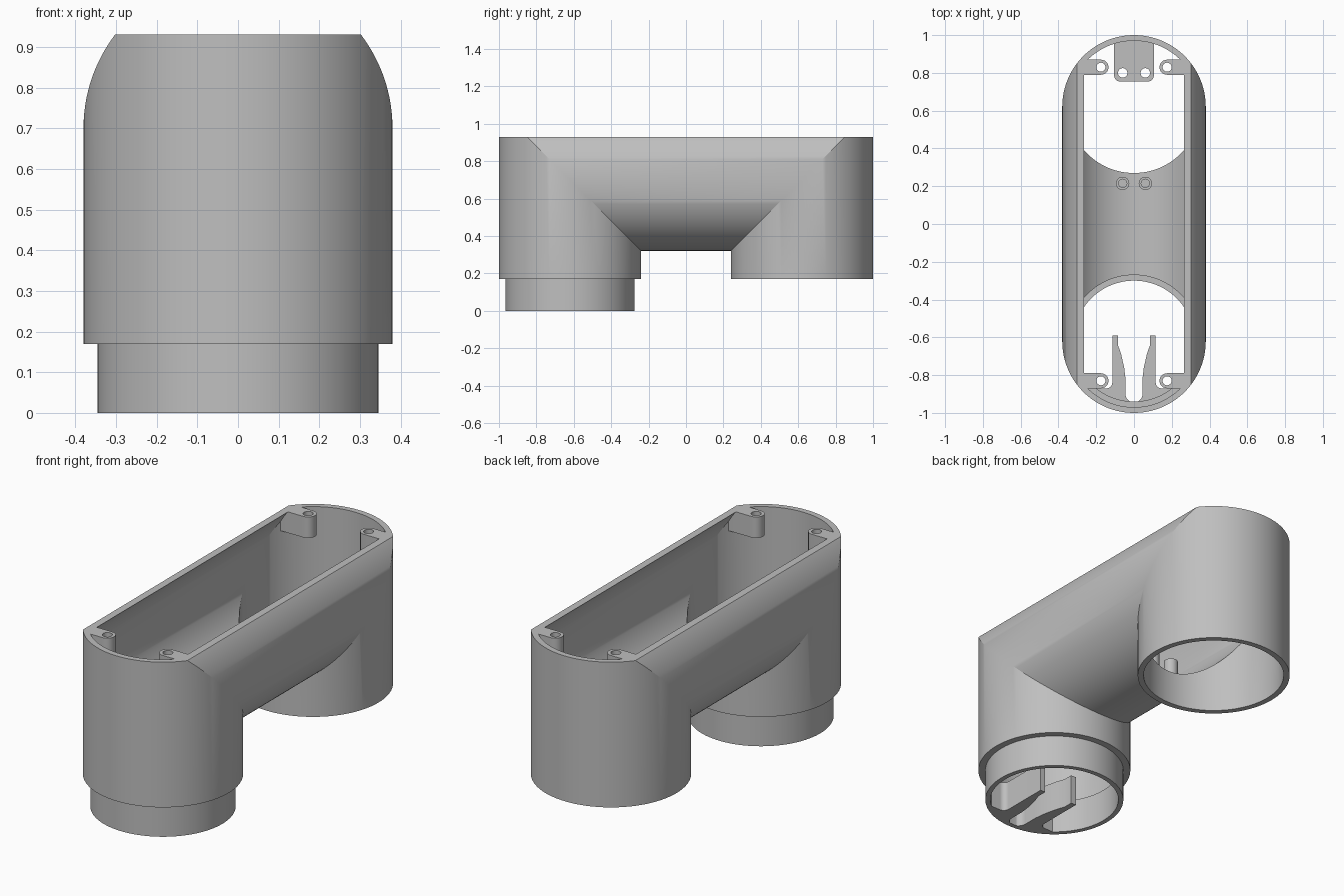
import bpy, bmesh
from math import sin, cos, pi, radians

cube = bpy.data.objects.get("Cube")
if cube:
    bpy.data.objects.remove(cube)

SEG = 128
AXIS_Y, AXIS_Z = 0.62, 0.70     # leg centres and height of the cross tube
TOP, LEG_BOTTOM = 0.93, 0.17
OUTER, INNER = 0.38, 0.35

grey = bpy.data.materials.new("plain grey")
grey.use_nodes = True
colour = (0.52, 0.52, 0.52, 1)
grey.diffuse_color = colour
grey.node_tree.nodes["Principled BSDF"].inputs["Base Color"].default_value = colour


def make(name, bm):
    bmesh.ops.recalc_face_normals(bm, faces=bm.faces)
    mesh = bpy.data.meshes.new(name)
    bm.to_mesh(mesh)
    bm.free()
    mesh.materials.append(grey)
    obj = bpy.data.objects.new(name, mesh)
    bpy.context.collection.objects.link(obj)
    return obj


def activate(obj):
    bpy.ops.object.select_all(action='DESELECT')
    obj.select_set(True)
    bpy.context.view_layer.objects.active = obj


def boolean(obj, tool, operation='DIFFERENCE', keep=False):
    activate(obj)
    mod = obj.modifiers.new("cut", 'BOOLEAN')
    mod.operation, mod.object, mod.solver = operation, tool, 'EXACT'
    bpy.ops.object.modifier_apply(modifier=mod.name)
    if not keep:
        bpy.data.objects.remove(tool)


def arc(cx, cy, r, start, end, n=12):
    angles = [radians(start + (end - start) * i / n) for i in range(n + 1)]
    return [(cx + r * cos(a), cy + r * sin(a)) for a in angles]


def prism(name, outline, z0, z1):
    bm = bmesh.new()
    face = bm.faces.new([bm.verts.new((x, y, z0)) for x, y in outline])
    top = bmesh.ops.extrude_face_region(bm, geom=[face], use_keep_orig=True)
    verts = [v for v in top["geom"] if isinstance(v, bmesh.types.BMVert)]
    bmesh.ops.translate(bm, verts=verts, vec=(0, 0, z1 - z0))
    return make(name, bm)


def drill(obj, x, y, r, z0, z1):
    boolean(obj, prism("drill", arc(x, y, r, 0, 345, 23), z0, z1))


def bent_tube(name, r, bottom):
    """Solid U-shaped round bar with mitred corners."""
    bm = bmesh.new()
    rings = []
    for side, corner in ((-1, False), (-1, True), (1, True), (1, False)):
        ring = []
        for i in range(SEG):
            a = 2 * pi * i / SEG
            s = r * sin(a)
            z = AXIS_Z + s if corner else bottom
            ring.append(bm.verts.new((r * cos(a), side * (AXIS_Y + s), z)))
        rings.append(ring)
    for a, b in zip(rings, rings[1:]):
        for i in range(SEG):
            j = (i + 1) % SEG
            bm.faces.new((a[i], a[j], b[j], b[i]))
    bm.faces.new(rings[0])
    bm.faces.new(rings[-1])
    return make(name, bm)


# Outer body, flattened at the top
body = bent_tube("body_shell", OUTER, LEG_BOTTOM)
bm = bmesh.new()
bm.from_mesh(body.data)
cut = bmesh.ops.bisect_plane(bm, geom=bm.verts[:] + bm.edges[:] + bm.faces[:],
                             plane_co=(0, 0, TOP), plane_no=(0, 0, 1), clear_outer=True)
rim = [e for e in cut["geom_cut"] if isinstance(e, bmesh.types.BMEdge)]
bmesh.ops.contextual_create(bm, geom=rim)
bmesh.ops.recalc_face_normals(bm, faces=bm.faces)
bm.to_mesh(body.data)
bm.free()

# Screw bosses beside the rim, trimmed to the outer body
parts = []
for sx, side in ((1, "left"), (-1, "right")):
    for sy, end in ((1, "back"), (-1, "front")):
        shape = arc(0.175, 0.83, 0.04, 90, 270) + [(0.32, 0.79), (0.32, 0.87)]
        boss = prism(f"screw_boss_{end}_{side}", [(sx * x, sy * y) for x, y in shape], 0.82, 1.0)
        boolean(boss, body, 'INTERSECT', keep=True)
        drill(boss, sx * 0.175, sy * 0.83, 0.024, 0.7, 1.1)
        parts.append(boss)

# Hollow out the body
boolean(body, bent_tube("hollow", INNER, 0.1))
parts.append(body)

# Stepped collar under the front leg
bm = bmesh.new()
profile = [(0.32, 0), (0.345, 0), (0.345, 0.17), (0.354, 0.17), (0.354, 0.175), (0.32, 0.175)]
loops = [[bm.verts.new((r * cos(2 * pi * i / SEG), r * sin(2 * pi * i / SEG) - AXIS_Y, z))
          for i in range(SEG)] for r, z in profile]
for a, b in zip(loops, loops[1:] + loops[:1]):
    for i in range(SEG):
        j = (i + 1) % SEG
        bm.faces.new((a[i], a[j], b[j], b[i]))
parts.append(make("front_collar", bm))

# Forked cable grip inside the collar
half = arc(0, -0.9, 0.045, -90, 0)
half += [(0.045, -0.82), (0.052, -0.76), (0.068, -0.69), (0.085, -0.64), (0.085, -0.59), (0.115, -0.59)]
half += arc(0.145, -0.84, 0.03, 180, 270) + arc(0, -AXIS_Y, 0.335, -48.5, -90)
parts.append(prism("cable_grip", half + [(-x, y) for x, y in half[-2:0:-1]], 0, 0.16))

# Mounting plate on the back wall
outline = arc(-0.075, 0.785, 0.03, 180, 270) + arc(0.075, 0.785, 0.03, 270, 360)
plate = prism("back_mount_plate", outline + [(0.105, 0.98), (-0.105, 0.98)], 0.40, 0.45)
for x in (-0.06, 0.06):
    drill(plate, x, 0.80, 0.025, 0.3, 0.6)
    # Matching posts on the floor of the cross tube
    post = prism("floor_post_" + ("left" if x > 0 else "right"),
                 arc(x, 0.215, 0.035, 0, 350, 35), 0.34, 0.45)
    drill(post, x, 0.215, 0.022, 0.37, 0.6)
    parts.append(post)
parts.append(plate)

# Smooth round walls, keep hard edges
for obj in parts:
    activate(obj)
    bpy.ops.object.shade_smooth_by_angle(angle=radians(25))
